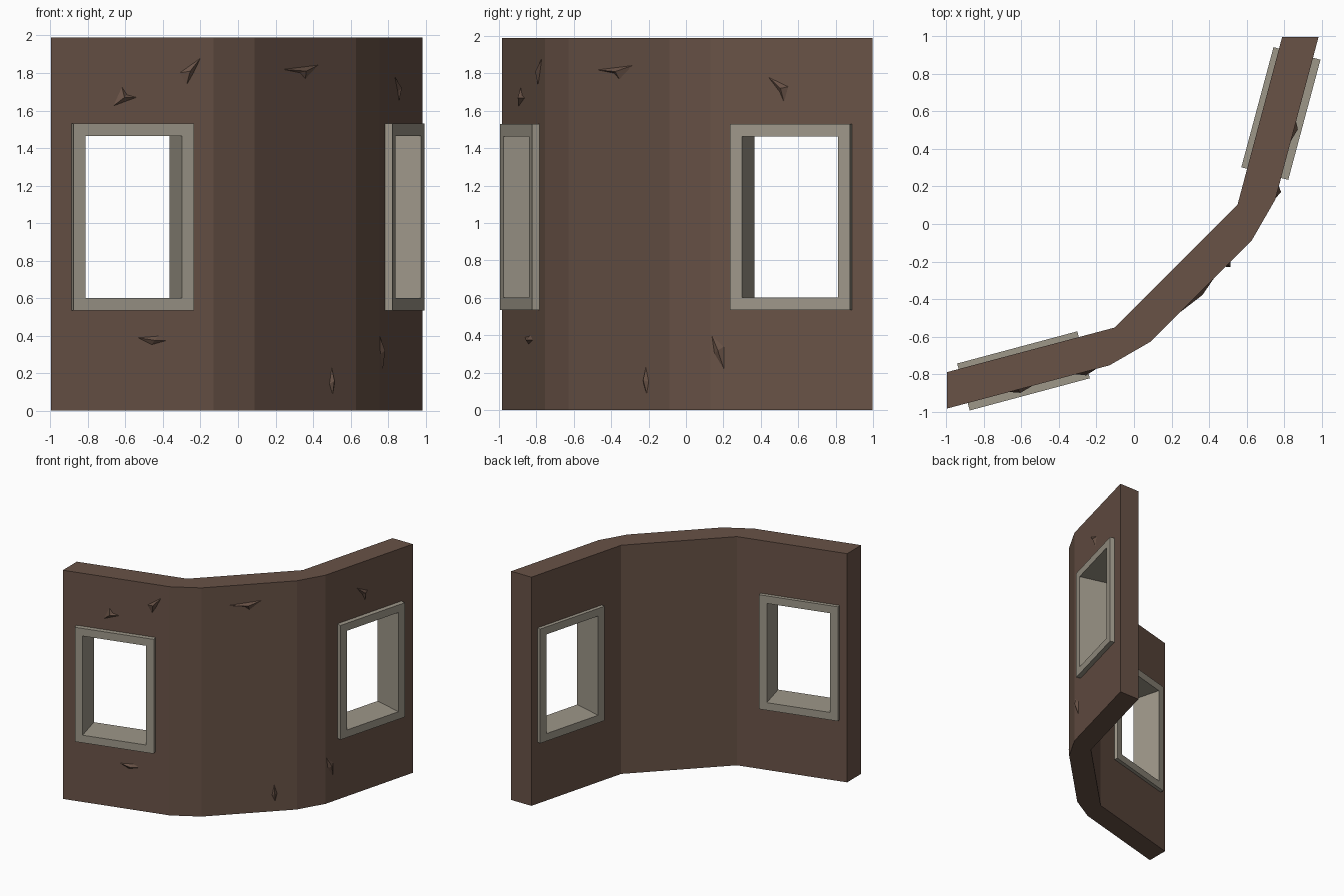
import bpy, bmesh
from math import radians, cos, sin
from mathutils import Vector, Matrix

if "Cube" in bpy.data.objects:
    bpy.data.objects.remove(bpy.data.objects["Cube"])

H = 1.99


def material(name, rgb):
    m = bpy.data.materials.new(name)
    m.diffuse_color = (*rgb, 1)
    m.use_nodes = True
    m.node_tree.nodes["Principled BSDF"].inputs["Base Color"].default_value = m.diffuse_color
    return m


brown = material("brown_wall", (0.14, 0.085, 0.062))
grey = material("grey_frame", (0.34, 0.31, 0.25))


def make_object(name, bm, mat):
    bmesh.ops.recalc_face_normals(bm, faces=bm.faces)
    me = bpy.data.meshes.new(name)
    bm.to_mesh(me)
    bm.free()
    ob = bpy.data.objects.new(name, me)
    bpy.context.collection.objects.link(ob)
    me.materials.append(mat)
    return ob


def flip(p):
    """Mirror a plan point across the diagonal of the corner."""
    return (-p[1], -p[0])


# Corner wall: half of the plan, mirrored across the diagonal, then extruded
outer = [(-0.998, -0.984), (-0.13, -0.753), (0.087, -0.628)]
inner = [(-0.998, -0.79), (-0.103, -0.552)]
plan = outer + [flip(p) for p in reversed(outer)] + \
    [flip(p) for p in inner] + list(reversed(inner))
bm = bmesh.new()
base = bm.faces.new([bm.verts.new((x, y, 0)) for x, y in plan])
top = bmesh.ops.extrude_face_region(bm, geom=[base], use_keep_orig=True)["geom"]
bmesh.ops.translate(bm, vec=(0, 0, H),
                    verts=[g for g in top if isinstance(g, bmesh.types.BMVert)])
wall = make_object("corner_wall", bm, brown)

# Window frames: rectangular tubes running through the wall
W, D, Z0, Z1, T = 0.663, 0.259, 0.535, 1.53, 0.066


def rect(inset):
    a = W / 2 - inset
    return [(-a, Z0 + inset), (a, Z0 + inset), (a, Z1 - inset), (-a, Z1 - inset)]


def frame_mesh(xf):
    bm = bmesh.new()
    rings = [[bm.verts.new((x, y, z)) for x, z in rect(i)]
             for i, y in ((0, -D / 2), (T, -D / 2), (T, D / 2), (0, D / 2))]
    for r in range(4):
        a, b = rings[r], rings[(r + 1) % 4]
        for k in range(4):
            j = (k + 1) % 4
            bm.faces.new((a[k], a[j], b[j], b[k]))
    bm.transform(xf)
    return bm


centre = (-0.589, -0.783)
for side, c, ang in (("left", centre, 15), ("right", flip(centre), 75)):
    xf = Matrix.Translation((*c, 0)) @ Matrix.Rotation(radians(ang), 4, 'Z')
    make_object(side + "_window_frame", frame_mesh(xf), grey)
    # Opening in the wall, its edge buried inside the frame
    bm = bmesh.new()
    bmesh.ops.create_cube(bm, size=1)
    size = (W - T, 0.6, Z1 - Z0 - T)
    bm.transform(xf @ Matrix.Translation((0, 0, (Z0 + Z1) / 2)) @ Matrix.Diagonal((*size, 1)))
    cutter = make_object(side + "_cutter", bm, brown)
    cutter.hide_render = True
    mod = wall.modifiers.new("opening", 'BOOLEAN')
    mod.operation, mod.solver, mod.object = 'DIFFERENCE', 'EXACT', cutter
    bpy.context.view_layer.objects.active = wall
    bpy.ops.object.modifier_apply(modifier=mod.name)
    bpy.data.objects.remove(cutter)


# Raised chips on the outer faces: (wall run, axis read, outline, ridge point)
left = (outer[0], outer[1])
mid = (outer[2], flip(outer[2]))
right = (flip(outer[1]), flip(outer[0]))
chips = [
    (left, 0, [(-0.67, 1.62), (-0.535, 1.67), (-0.59, 1.685), (-0.62, 1.73)], (-0.61, 1.67)),
    (left, 0, [(-0.275, 1.73), (-0.235, 1.8), (-0.195, 1.885), (-0.315, 1.8)], (-0.26, 1.81)),
    (left, 0, [(-0.54, 0.39), (-0.46, 0.35), (-0.37, 0.375), (-0.42, 0.4)], (-0.45, 0.375)),
    (mid, 0, [(0.23, 1.82), (0.33, 1.80), (0.36, 1.765), (0.435, 1.845)], (0.35, 1.81)),
    (mid, 0, [(0.5, 0.235), (0.486, 0.14), (0.505, 0.08), (0.517, 0.15)], (0.5, 0.16)),
    (right, 1, [(0.435, 1.785), (0.5, 1.7), (0.525, 1.64), (0.55, 1.73)], (0.51, 1.72)),
    (right, 1, [(0.135, 0.405), (0.15, 0.3), (0.205, 0.21), (0.205, 0.34)], (0.175, 0.32)),
]
for n, (run, axis, outline, ridge) in enumerate(chips, 1):
    p, q = Vector(run[0]), Vector(run[1])
    d = (q - p).normalized()
    out = Vector((d.y, -d.x))

    def place(uz, off):
        w = p + (q - p) * ((uz[0] - p[axis]) / (q[axis] - p[axis])) + out * off
        return (w.x, w.y, uz[1])

    bm = bmesh.new()
    rim = [bm.verts.new(place(o, -0.002)) for o in outline]
    apex = bm.verts.new(place(ridge, 0.02))
    for i in range(len(rim)):
        bm.faces.new((rim[i - 1], rim[i], apex))
    bm.faces.new(rim)
    make_object(f"wall_chip_{n}", bm, brown)
